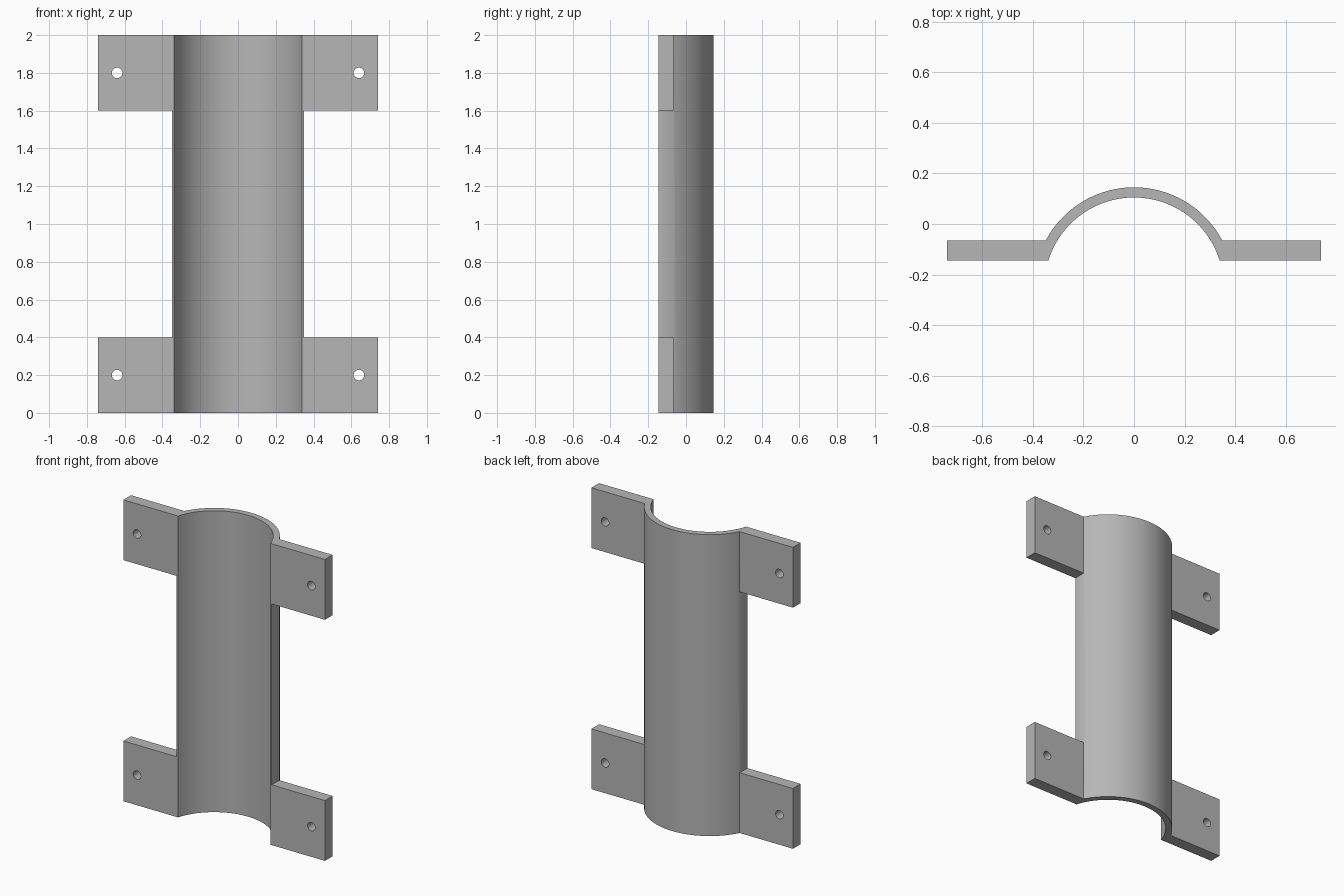
import bpy
import bmesh
from math import acos, asin, cos, sin, sqrt, pi, radians
from mathutils import Matrix

cube = bpy.data.objects.get("Cube")
if cube:
    bpy.data.objects.remove(cube, do_unlink=True)

HEIGHT = 2.0
FRONT, TAB_BACK = -0.145, -0.065    # y range of the mounting tabs
R_IN, R_OUT, CY = 0.355, 0.395, -0.25
TAB_END, TAB_H = 0.74, 0.4
HOLE_X, HOLE_R = 0.64, 0.028
STEPS = 48

metal = bpy.data.materials.new("plain grey")
metal.use_nodes = True
grey = (0.47, 0.47, 0.47, 1)
metal.diffuse_color = grey
metal.node_tree.nodes["Principled BSDF"].inputs["Base Color"].default_value = grey


def make_object(name, bm):
    bmesh.ops.recalc_face_normals(bm, faces=bm.faces)
    mesh = bpy.data.meshes.new(name)
    bm.to_mesh(mesh)
    bm.free()
    mesh.materials.append(metal)
    obj = bpy.data.objects.new(name, mesh)
    bpy.context.collection.objects.link(obj)
    return obj


def extrude_up(name, profile, z0, z1):
    bm = bmesh.new()
    face = bm.faces.new([bm.verts.new((x, y, z0)) for x, y in profile])
    new = bmesh.ops.extrude_face_region(bm, geom=[face])["geom"]
    verts = [v for v in new if isinstance(v, bmesh.types.BMVert)]
    bmesh.ops.translate(bm, verts=verts, vec=(0, 0, z1 - z0))
    return make_object(name, bm)


def arc(radius, y_end):
    start = asin((y_end - CY) / radius)
    angles = [start + (pi - 2 * start) * i / STEPS for i in range(STEPS + 1)]
    return [(radius * cos(a), CY + radius * sin(a)) for a in angles]


def combine(target, other, operation):
    mod = target.modifiers.new(operation.title(), 'BOOLEAN')
    mod.operation = operation
    mod.solver = 'EXACT'
    mod.object = other
    bpy.context.view_layer.objects.active = target
    bpy.ops.object.modifier_apply(modifier=mod.name)
    bpy.data.objects.remove(other, do_unlink=True)


# Curved shell with straight edges along both sides
outer = arc(R_OUT, TAB_BACK)
inner = arc(R_IN, FRONT)
edge = outer[0][0]
profile = [(edge, FRONT)] + outer + [(-edge, FRONT)] + inner[::-1]
bracket = extrude_up("half_pipe_bracket", profile, 0, HEIGHT)

# Four mounting tabs, each with a screw hole
for side in (-1, 1):
    for z0 in (0, HEIGHT - TAB_H):
        xs = (side * (edge - 0.004), side * TAB_END)
        tab = extrude_up("mounting_tab", [(xs[0], FRONT), (xs[1], FRONT),
                                          (xs[1], TAB_BACK), (xs[0], TAB_BACK)],
                         z0, z0 + TAB_H)
        bm = bmesh.new()
        place = Matrix.Translation((side * HOLE_X, FRONT, z0 + TAB_H / 2))
        bmesh.ops.create_cone(bm, cap_ends=True, segments=32, radius1=HOLE_R,
                              radius2=HOLE_R, depth=0.5,
                              matrix=place @ Matrix.Rotation(pi / 2, 4, 'X'))
        combine(tab, make_object("hole_cutter", bm), 'DIFFERENCE')
        combine(bracket, tab, 'UNION')

# Smooth curved faces, crisp edges
bpy.ops.object.select_all(action='DESELECT')
bracket.select_set(True)
bpy.context.view_layer.objects.active = bracket
bpy.ops.object.shade_smooth_by_angle(angle=radians(30))
